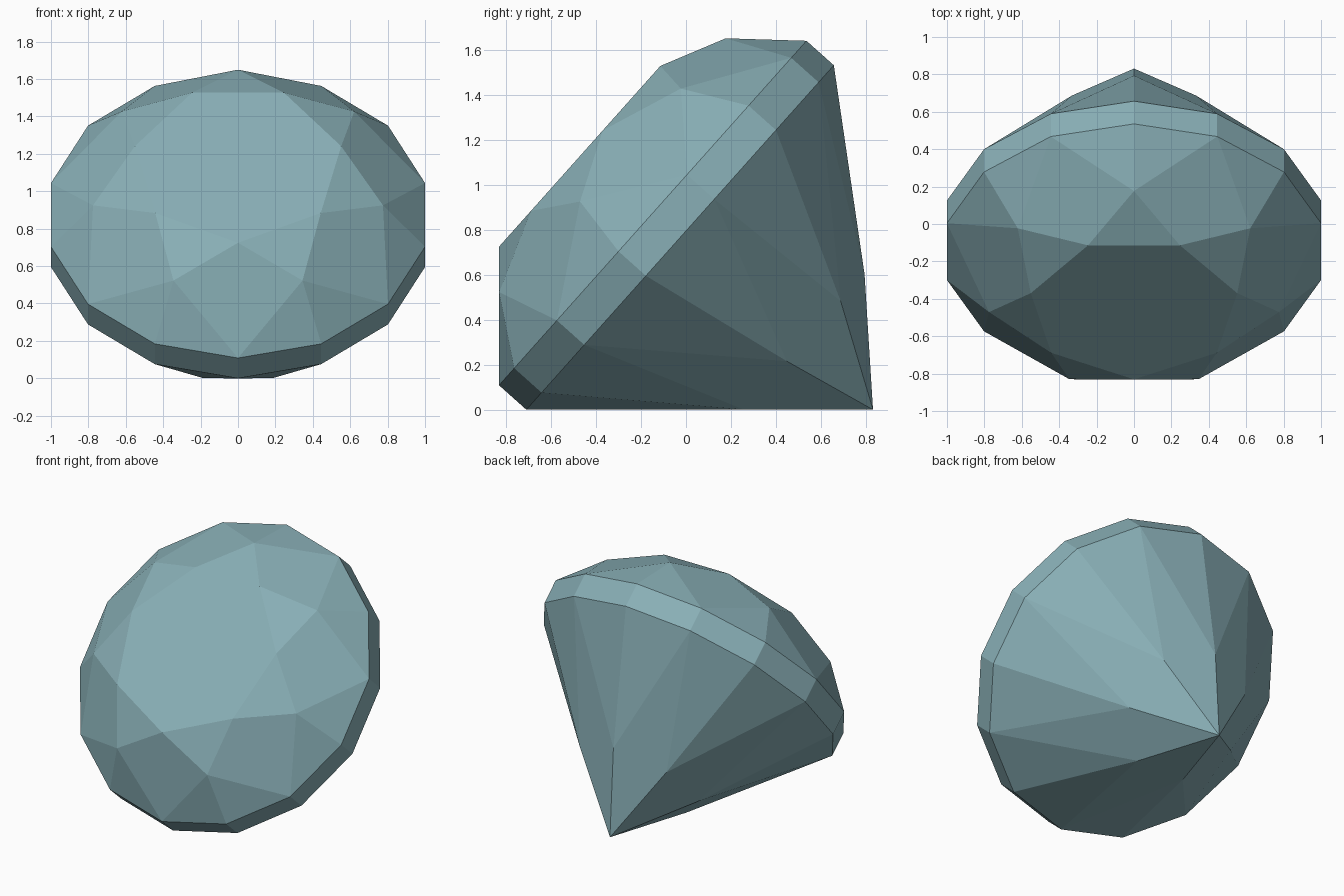
import bpy, bmesh, math
from mathutils import Matrix, Vector

cube = bpy.data.objects.get("Cube")
if cube:
    bpy.data.objects.remove(cube)

SIDES = 14
STEP = math.tau / SIDES
RADIUS = 1 / math.sin(3 * STEP)       # girdle corners reach x = 1
PAVILION, GIRDLE, CROWN = 1.149, 0.163, 0.41
RIM = PAVILION + GIRDLE

mat = bpy.data.materials.new("pale teal gem")
mat.use_nodes = True
colour = (0.25, 0.43, 0.47, 1)
mat.diffuse_color = colour
mat.node_tree.nodes["Principled BSDF"].inputs["Base Color"].default_value = colour

bm = bmesh.new()


def ring(radius, z, first=0, skip=1):
    """Corners around the gem axis, keyed by their angular step."""
    return {k: bm.verts.new((radius * math.sin(k * STEP), -radius * math.cos(k * STEP), z))
            for k in range(first, SIDES, skip)}


def face(*verts):
    bm.faces.new(verts)


# Corner rings from the point up to the table
culet = bm.verts.new((0, 0, 0))
pav_mid = ring(0.424, PAVILION - 0.72, 1, 2)
low = ring(RADIUS, PAVILION)
high = ring(RADIUS, RIM)
crown_mid = ring(0.795, RIM + 0.275, 1, 2)
table = ring(0.566, RIM + CROWN, 0, 2)

# Girdle band
for k in range(SIDES):
    n = (k + 1) % SIDES
    face(low[k], low[n], high[n], high[k])

# Main kites of the crown and pavilion
for k in range(0, SIDES, 2):
    a, b = (k - 1) % SIDES, k + 1
    face(table[k], crown_mid[a], high[k], crown_mid[b])
    face(culet, pav_mid[b], low[k], pav_mid[a])

# Star facets and the paired facets beside the girdle
for k in range(1, SIDES, 2):
    a, b = k - 1, (k + 1) % SIDES
    face(table[a], crown_mid[k], table[b])
    for i, j in ((a, k), (k, b)):
        face(crown_mid[k], high[i], high[j])
        face(pav_mid[k], low[j], low[i])

# Flat table on top
face(*table.values())
bmesh.ops.recalc_face_normals(bm, faces=bm.faces[:])

# Lay the gem on one pavilion facet and centre it
tilt = math.atan2(PAVILION, RADIUS)
bm.transform(Matrix.Rotation(tilt, 4, "X"))
ys = [v.co.y for v in bm.verts]
bm.transform(Matrix.Translation(Vector((0, -(min(ys) + max(ys)) / 2,
                                        -min(v.co.z for v in bm.verts)))))

mesh = bpy.data.meshes.new("gem")
bm.to_mesh(mesh)
bm.free()
mesh.materials.append(mat)
bpy.context.collection.objects.link(bpy.data.objects.new("gem", mesh))
